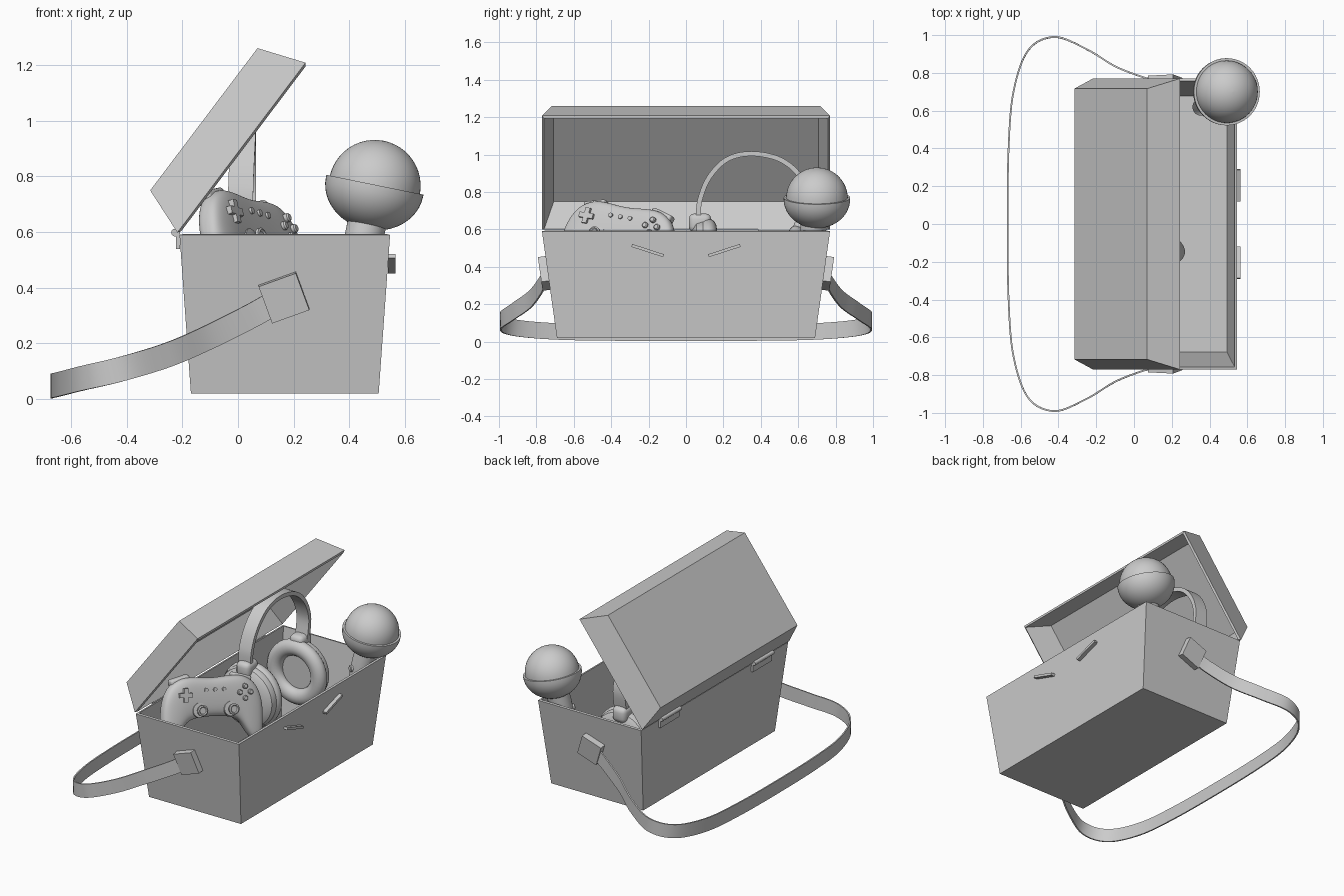
import bpy, bmesh, math
from mathutils import Vector, Matrix

cube = bpy.data.objects.get("Cube")
if cube:
    bpy.data.objects.remove(cube)

grey = bpy.data.materials.new("plain_grey")
grey.use_nodes = True
grey.diffuse_color = (0.6, 0.6, 0.6, 1)
grey.node_tree.nodes["Principled BSDF"].inputs["Base Color"].default_value = (0.6, 0.6, 0.6, 1)


def finish(name, bm, matrix=Matrix(), smooth=False):
    bmesh.ops.remove_doubles(bm, verts=bm.verts, dist=1e-5)
    bmesh.ops.recalc_face_normals(bm, faces=bm.faces)
    me = bpy.data.meshes.new(name)
    bm.to_mesh(me)
    bm.free()
    me.materials.append(grey)
    if smooth:
        me.shade_smooth()
        me.set_sharp_from_angle(angle=math.radians(35))
    ob = bpy.data.objects.new(name, me)
    bpy.context.collection.objects.link(ob)
    ob.matrix_world = matrix
    return ob


def skin(bm, rings, cap=True):
    rings = [[bm.verts.new(p) for p in ring] for ring in rings]
    n = len(rings[0])
    for a, b in zip(rings, rings[1:]):
        for i in range(n):
            bm.faces.new((a[i], a[(i + 1) % n], b[(i + 1) % n], b[i]))
    if cap:
        bm.faces.new(rings[0])
        bm.faces.new(rings[-1])


def frame(loc, axis):
    return Matrix.Translation(loc) @ Vector(axis).to_track_quat('Z', 'Y').to_matrix().to_4x4()


def lathe(name, profile, matrix, seg=40):
    bm = bmesh.new()
    skin(bm, [[(max(r, 2e-4) * math.cos(2 * math.pi * i / seg),
                max(r, 2e-4) * math.sin(2 * math.pi * i / seg), z) for i in range(seg)]
              for r, z in profile])
    return finish(name, bm, matrix, True)


def block(name, size, matrix, bevel=0.0):
    bm = bmesh.new()
    bmesh.ops.create_cube(bm, size=1, matrix=Matrix.Diagonal((*size, 1)))
    if bevel:
        bmesh.ops.bevel(bm, geom=bm.edges[:], offset=bevel, segments=3, profile=0.5, affect='EDGES')
    return finish(name, bm, matrix, bool(bevel))


def open_tray(name, base, rim, height, matrix, wall):
    bm = bmesh.new()
    corners = ((-1, -1), (1, -1), (1, 1), (-1, 1))
    rings = [[bm.verts.new((sx * h[0], sy * h[1], z)) for sx, sy in corners]
             for h, z in ((base, 0), (rim, height))]
    bm.faces.new(rings[0][::-1])
    for i in range(4):
        j = (i + 1) % 4
        bm.faces.new((rings[0][i], rings[0][j], rings[1][j], rings[1][i]))
    ob = finish(name, bm, matrix)
    # keep the walls growing inward
    if ob.data.polygons[0].normal.z > 0:
        ob.data.flip_normals()
    mod = ob.modifiers.new("wall", 'SOLIDIFY')
    mod.thickness, mod.offset, mod.use_even_offset = wall, -1, True
    return ob


def spline(points, steps=8):
    p = [Vector(q) for q in points]
    p = [2 * p[0] - p[1]] + p + [2 * p[-1] - p[-2]]
    out = []
    for a, b, c, d in zip(p, p[1:], p[2:], p[3:]):
        for k in range(steps):
            t = k / steps
            out.append(0.5 * (2 * b + (c - a) * t + (2 * a - 5 * b + 4 * c - d) * t * t
                              + (3 * b - a - 3 * c + d) * t ** 3))
    return out + [p[-2]]


def ribbon(name, points, width, thick, ref):
    path, rings = spline(points), []
    for i, p in enumerate(path):
        t = (path[min(i + 1, len(path) - 1)] - path[max(i - 1, 0)]).normalized()
        side = (Vector(ref) - t * t.dot(Vector(ref))).normalized()
        s, n = side * width / 2, t.cross(side) * thick / 2
        rings.append([p + s + n, p - s + n, p - s - n, p + s - n])
    bm = bmesh.new()
    skin(bm, rings)
    return finish(name, bm, smooth=True)


# Box and open lid
open_tray("box", (0.337, 0.69), (0.378, 0.77), 0.57, Matrix.Translation((0.168, 0, 0.02)), 0.014)
tilt = Matrix(((0.602, 0, 0.798), (0, -1, 0), (0.798, 0, -0.602))).to_4x4()
open_tray("lid", (0.32, 0.717), (0.382, 0.77), 0.169,
          Matrix.Translation((-0.1225, 0, 1.005)) @ tilt, 0.014)

# Hinges, slanted front bars and strap buckles
for s, label in ((-1, "front"), (1, "back")):
    block(label + "_hinge", (0.014, 0.2, 0.07), Matrix.Translation((-0.215, s * 0.485, 0.575)))
    lathe(label + "_hinge_barrel", [(0.014, -0.1), (0.014, 0.1)],
          frame((-0.226, s * 0.485, 0.598), (0, 1, 0)), 12)
    block(label + "_bar", (0.026, 0.178, 0.016),
          Matrix.Translation((0.552, s * 0.205, 0.487)) @ Matrix.Rotation(s * math.radians(18), 4, 'X'))
    block(label + "_buckle", (0.142, 0.045, 0.142),
          Matrix.Translation((0.165, s * 0.757, 0.365)) @ Matrix.Rotation(-s * math.radians(8), 4, 'X')
          @ Matrix.Rotation(math.radians(-20), 4, 'Y'))

# Carrying strap, mirrored front to back
half = [(0.13, 0.755, 0.345), (0.04, 0.78, 0.295), (-0.1, 0.835, 0.225), (-0.25, 0.925, 0.16),
        (-0.42, 0.99, 0.108), (-0.56, 0.92, 0.075), (-0.638, 0.7, 0.055), (-0.664, 0.4, 0.049)]
ribbon("strap", half + [(-0.669, 0, 0.047)] + [(x, -y, z) for x, y, z in reversed(half)],
       0.088, 0.009, (0, 0, 1))

# Ball with a wider lower bowl, on a tapered handle
arc = [math.pi / 2 * k / 12 for k in range(13)]
lathe("ball", [(0.178 * math.sin(a), -0.155 * math.cos(a)) for a in arc] + [(0.178, 0.008), (0.165, 0.008)]
      + [(0.165 * math.cos(a), 0.004 + 0.165 * math.sin(a)) for a in arc[1:]],
      frame((0.49, 0.7, 0.762), (0.2, 0, 0.98)), 48)
grip = Vector((-0.2, -0.12, -0.97)).normalized()
lathe("ball_handle", [(0.07, 0), (0.07, 0.2), (0.045, 0.68), (0.03, 0.7), (0, 0.7)],
      frame((0.49, 0.7, 0.762), grip))
lathe("handle_button", [(0.022, 0), (0.022, 0.075), (0.015, 0.08), (0, 0.08)],
      frame(Vector((0.49, 0.7, 0.762)) + grip * 0.25, (-0.55, -0.8, 0.1)), 20)

# Headphones
ribbon("headband", [(0.01, 0.065, 0.66), (0.01, 0.075, 0.76), (0.015, 0.125, 0.88), (0.02, 0.22, 0.975),
                    (0.02, 0.35, 1.005), (0.02, 0.5, 0.975), (0.02, 0.605, 0.89), (0.02, 0.66, 0.76),
                    (0.02, 0.645, 0.61)], 0.09, 0.026, (1, 0, 0))
pad = [(0.16 + 0.052 * math.cos(2 * math.pi * k / 16), 0.045 + 0.045 * math.sin(2 * math.pi * k / 16))
       for k in range(17)]
for label, y, z, s in (("front", 0.075, 0.445, 1), ("back", 0.635, 0.41, -1)):
    place = frame((0.02, y, z), (0, s, 0))
    lathe(label + "_ear_cup", [(0, -0.055), (0.1, -0.055), (0.105, -0.045), (0.15, -0.045),
                               (0.19, -0.02), (0.2, 0.01), (0.195, 0.04), (0, 0.04)], place)
    bm = bmesh.new()
    skin(bm, [[(r * math.cos(a), r * math.sin(a), h) for r, h in pad[:-1]]
              for a in (2 * math.pi * k / 40 for k in range(41))], cap=False)
    finish(label + "_ear_pad", bm, place, True)
    block(label + "_yoke", (0.1, 0.12, 0.1), Matrix.Translation((0.015, y, z + 0.19)), 0.03)

# Game controller: a lofted body in its own tilted frame
w = Vector((0.49, 0.86, -0.14)).normalized()
u = Vector((-0.2, 0.25, 0.92))
u = (u - w * w.dot(u)).normalized()
pose = Matrix((w, u, w.cross(u))).transposed().to_4x4()
pose.translation = (0.085, -0.36, 0.635)
stations = [(0, 0.1, -0.13, 0.055), (0.1, 0.112, -0.135, 0.055), (0.18, 0.115, -0.155, 0.057),
            (0.235, 0.1, -0.25, 0.057), (0.285, 0.065, -0.3, 0.052), (0.32, 0.0, -0.29, 0.042),
            (0.338, -0.09, -0.22, 0.02)]
stations = [(-x, *rest) for x, *rest in reversed(stations[1:])] + stations


def power(v):
    return math.copysign(abs(v) ** 0.65, v)


rings = []
for x, top, low, t in stations:
    angles = [2 * math.pi * k / 16 for k in range(16)]
    rings.append([(x, (top + low) / 2 + (top - low) / 2 * power(math.cos(a)),
                   -0.055 + t * power(math.sin(a))) for a in angles])
bm = bmesh.new()
skin(bm, rings)
body = finish("controller_body", bm, pose)
body.data.shade_smooth()
body.modifiers.new("round", 'SUBSURF').levels = 2
body.modifiers["round"].render_levels = 2


def on_pad(x, y, z=0.0):
    return pose @ Matrix.Translation((x, y, z))


# Controller buttons, sticks and shoulders
for name, size in (("pad_across", (0.085, 0.028, 0.03)), ("pad_upright", (0.028, 0.085, 0.03))):
    block(name, size, on_pad(-0.2, 0.01))
for i, (dx, dy) in enumerate(((1, 0), (-1, 0), (0, 1), (0, -1))):
    lathe("face_button_%d" % i, [(0.016, -0.02), (0.016, 0.01), (0.011, 0.015), (0, 0.015)],
          on_pad(0.2 + dx * 0.036, 0.01 + dy * 0.036), 16)
for x in (-0.06, 0, 0.06):
    lathe("menu_button", [(0.012, -0.02), (0.012, 0.006), (0, 0.006)], on_pad(x, 0.035), 16)
for s, label in ((-1, "left"), (1, "right")):
    lathe(label + "_stick", [(0.045, -0.03), (0.045, 0.004), (0.02, 0.006), (0.02, 0.03), (0.034, 0.035),
                             (0.034, 0.047), (0.026, 0.05), (0.02, 0.044), (0, 0.044)],
          on_pad(s * 0.105, -0.085), 24)
    block(label + "_shoulder", (0.13, 0.05, 0.06),
          on_pad(s * 0.205, 0.09, -0.075) @ Matrix.Rotation(-s * 0.25, 4, 'Z'), 0.014)
